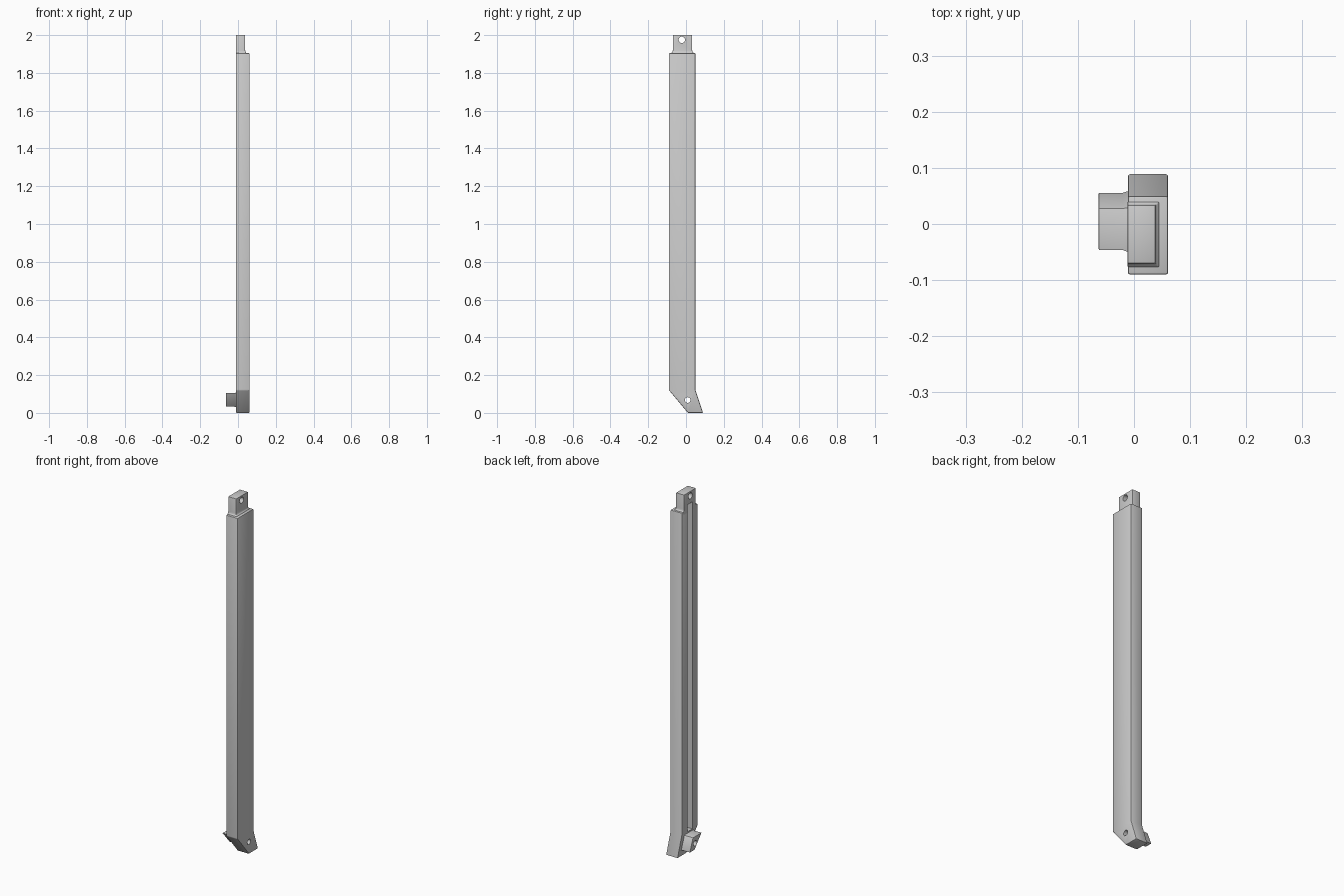
import bpy, bmesh, math
from mathutils import Vector

default = bpy.data.objects.get("Cube")
if default:
    bpy.data.objects.remove(default, do_unlink=True)

grey = bpy.data.materials.new("plain_grey")
grey.use_nodes = True
grey.diffuse_color = (0.6, 0.6, 0.6, 1)
grey.node_tree.nodes["Principled BSDF"].inputs["Base Color"].default_value = (0.6, 0.6, 0.6, 1)


def loft(name, profile, rings, axis, centre):
    """Stack scaled copies of a 2D profile along x or z; rings are (position, scale)."""
    bm = bmesh.new()
    loops = []
    for pos, scale in rings:
        loop = []
        for a, b in profile:
            a = centre[0] + (a - centre[0]) * scale
            b = centre[1] + (b - centre[1]) * scale
            loop.append(bm.verts.new((pos, a, b) if axis == "x" else (a, b, pos)))
        loops.append(loop)
    n = len(profile)
    for low, high in zip(loops, loops[1:]):
        for i in range(n):
            j = (i + 1) % n
            bm.faces.new((low[i], low[j], high[j], high[i]))
    bm.faces.new(loops[0])
    bm.faces.new(loops[-1])
    bmesh.ops.recalc_face_normals(bm, faces=bm.faces)
    mesh = bpy.data.meshes.new(name)
    bm.to_mesh(mesh)
    bm.free()
    mesh.materials.append(grey)
    obj = bpy.data.objects.new(name, mesh)
    bpy.context.collection.objects.link(obj)
    return obj


def activate(obj):
    bpy.ops.object.select_all(action="DESELECT")
    obj.select_set(True)
    bpy.context.view_layer.objects.active = obj


def finish(obj, cutters, bevel):
    """Round the edges, then cut the slot and pin holes."""
    activate(obj)
    mod = obj.modifiers.new("rounded_edges", "BEVEL")
    mod.width, mod.segments, mod.limit_method = bevel, 2, "ANGLE"
    bpy.ops.object.modifier_apply(modifier=mod.name)
    for cutter in cutters:
        mod = obj.modifiers.new("cut", "BOOLEAN")
        mod.operation, mod.solver, mod.object = "DIFFERENCE", "EXACT", cutter
        bpy.ops.object.modifier_apply(modifier=mod.name)
    bpy.ops.object.shade_smooth_by_angle(angle=math.radians(30))


def pin_cutter(name, y, z, radius):
    bpy.ops.mesh.primitive_cylinder_add(vertices=24, radius=radius, depth=0.4,
                                        location=(0, y, z), rotation=(0, math.pi / 2, 0))
    obj = bpy.context.object
    obj.name = name
    obj.hide_render = True
    obj.data.materials.append(grey)
    return obj


# Long bar with an angled foot
bar_profile = [(-0.09, 0.12), (0.01, 0), (0.09, 0), (0.05, 0.12), (0.05, 1.905), (-0.09, 1.905)]
bar = loft("main_bar", bar_profile, [(-0.011, 1), (0.061, 1)], "x", (0, 0))

# Top tongue with a flared base, flush with the slotted side
tongue_profile = [(-0.0115, -0.07), (0.038, -0.07), (0.038, 0.033), (-0.0115, 0.033)]
tongue = loft("top_tongue", tongue_profile,
              [(1.89, 1.13), (1.906, 1.13), (1.911, 1.03), (1.92, 1), (2, 1)],
              "z", (-0.0115, -0.018))

# Side lug on the foot, a smaller copy of the foot shape
lug_profile = [(-0.047, 0.105), (0.015, 0.033), (0.056, 0.033), (0.028, 0.105)]
lug = loft("foot_lug", lug_profile, [(-0.063, 1), (-0.02, 1), (-0.013, 1.05), (0, 1.1)],
           "x", (0.01, 0.07))

# Cutters for the long slot and the two pin holes
slot_profile = [(-0.04, 0.115), (0.004, 0.115), (0.004, 1.935), (-0.04, 1.935)]
slot = loft("slot_cutter", slot_profile, [(-0.05, 1), (0.024, 1)], "x", (0, 0))
top_hole = pin_cutter("top_hole_cutter", -0.022, 1.975, 0.017)
foot_hole = pin_cutter("foot_hole_cutter", 0.009, 0.068, 0.015)

finish(bar, [slot, foot_hole], 0.004)
finish(tongue, [slot, top_hole], 0.0015)
finish(lug, [foot_hole], 0.0015)

for cutter in (slot, top_hole, foot_hole):
    bpy.data.objects.remove(cutter, do_unlink=True)
